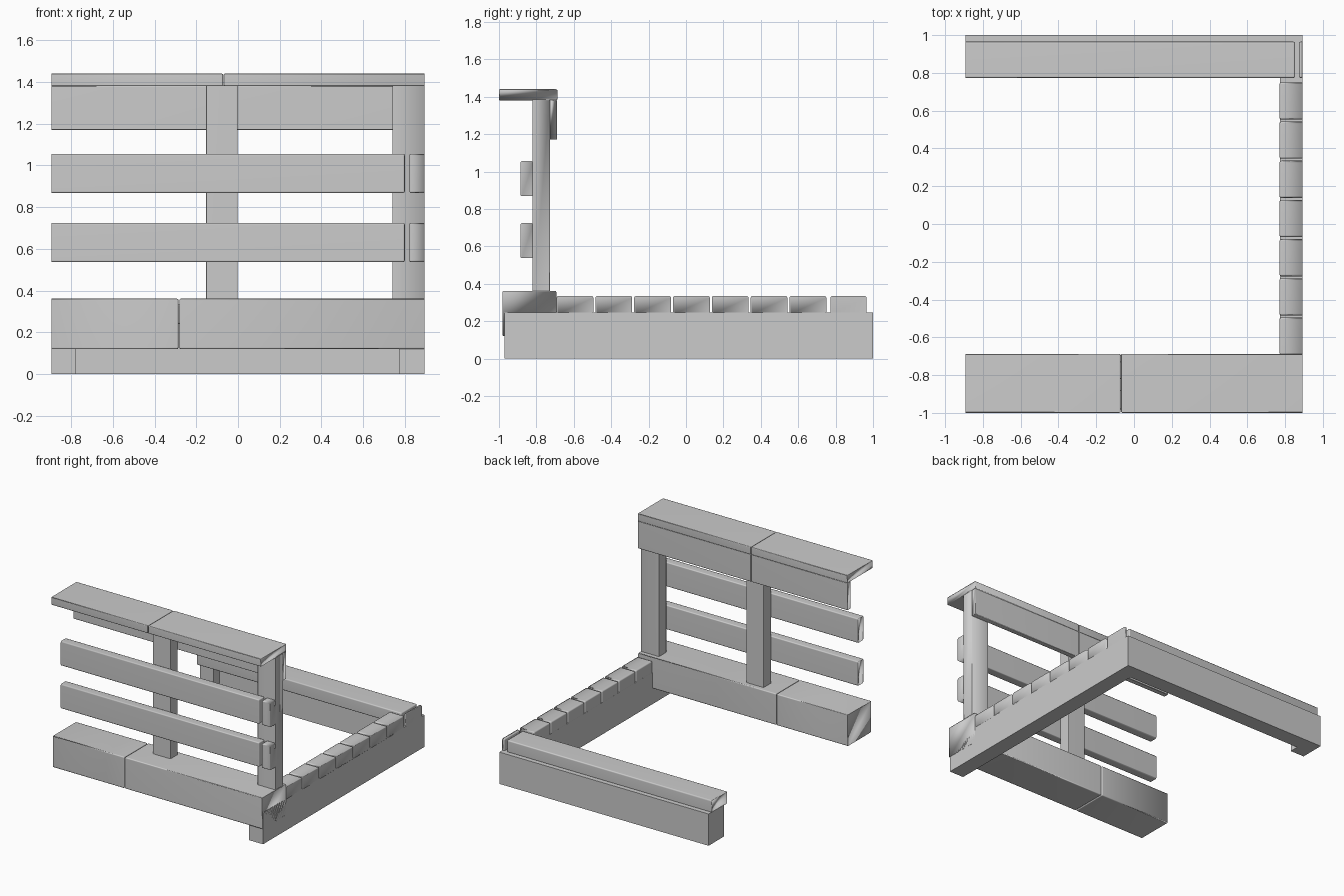
import bpy, bmesh

if "Cube" in bpy.data.objects:
    bpy.data.objects.remove(bpy.data.objects["Cube"])

E = 0.893  # half width; ends on this plane are clean cuts


def box(name, x, y, z, bevel=0.0):
    """Box from ranges; bevels every edge except those on the outer cut planes."""
    bm = bmesh.new()
    bmesh.ops.create_cube(bm, size=1)
    for v in bm.verts:
        v.co = [r[0] if c < 0 else r[1] for c, r in zip(v.co, (x, y, z))]
    if bevel:
        edges = [e for e in bm.edges
                 if not all(abs(v.co.x) > E - 1e-4 for v in e.verts)]
        bmesh.ops.bevel(bm, geom=edges, offset=bevel, segments=2,
                        profile=0.5, affect='EDGES', clamp_overlap=True)
    bmesh.ops.recalc_face_normals(bm, faces=bm.faces)
    me = bpy.data.meshes.new(name)
    bm.to_mesh(me)
    bm.free()
    ob = bpy.data.objects.new(name, me)
    bpy.context.collection.objects.link(ob)
    if bevel:
        for p in me.polygons:
            p.use_smooth = True
        wn = ob.modifiers.new("normals", 'WEIGHTED_NORMAL')
        wn.keep_sharp = True
    return ob


def split_box(name, cuts, y, z, bevel, gap):
    """Board along x, broken into pieces at the given cut positions."""
    xs = [-E] + cuts + [E]
    for i in range(len(xs) - 1):
        a = xs[i] + (gap / 2 if i else 0)
        b = xs[i + 1] - (gap / 2 if i < len(xs) - 2 else 0)
        box(f"{name}_{i + 1}", (a, b), y, z, bevel)


# Base joists: right side, back, and the stub of the left joist
box("side_joist", (0.772, E), (-0.97, 1.0), (0, 0.245))
box("back_joist", (-E, 0.772), (0.88, 1.0), (0, 0.245))
box("joist_stub", (-E, -0.775), (0.81, 0.88), (0, 0.245))

# Short deck boards along the right side
pitch, start = 0.2075, -0.692
for i in range(7):
    y0 = start + i * pitch
    box(f"deck_board_{i + 1}", (0.77, E), (y0, y0 + 0.197), (0.24, 0.335), 0.01)

# Long back deck board with its sliver at the corner
split_box("back_board", [0.863], (0.773, 0.965), (0.24, 0.335), 0.009, 0.02)

# Front curb beam
split_box("front_curb", [-0.283], (-0.982, -0.693), (0.12, 0.362), 0.008, 0.004)

# Posts
for n, x in (("middle", (-0.153, -0.002)), ("right", (0.74, E))):
    box(f"{n}_post", x, (-0.82, -0.728), (0.355, 1.385), 0.005)

# Two horizontal rails
for n, z in (("lower", (0.537, 0.725)), ("upper", (0.868, 1.056))):
    split_box(f"{n}_rail", [0.81], (-0.885, -0.818), z, 0.008, 0.022)

# Fascia under the handrail and the flat cap on top
split_box("fascia", [-0.07], (-0.73, -0.69), (1.17, 1.382), 0.005, 0.003)
split_box("handrail_cap", [-0.07], (-1.0, -0.688), (1.38, 1.44), 0.006, 0.003)
